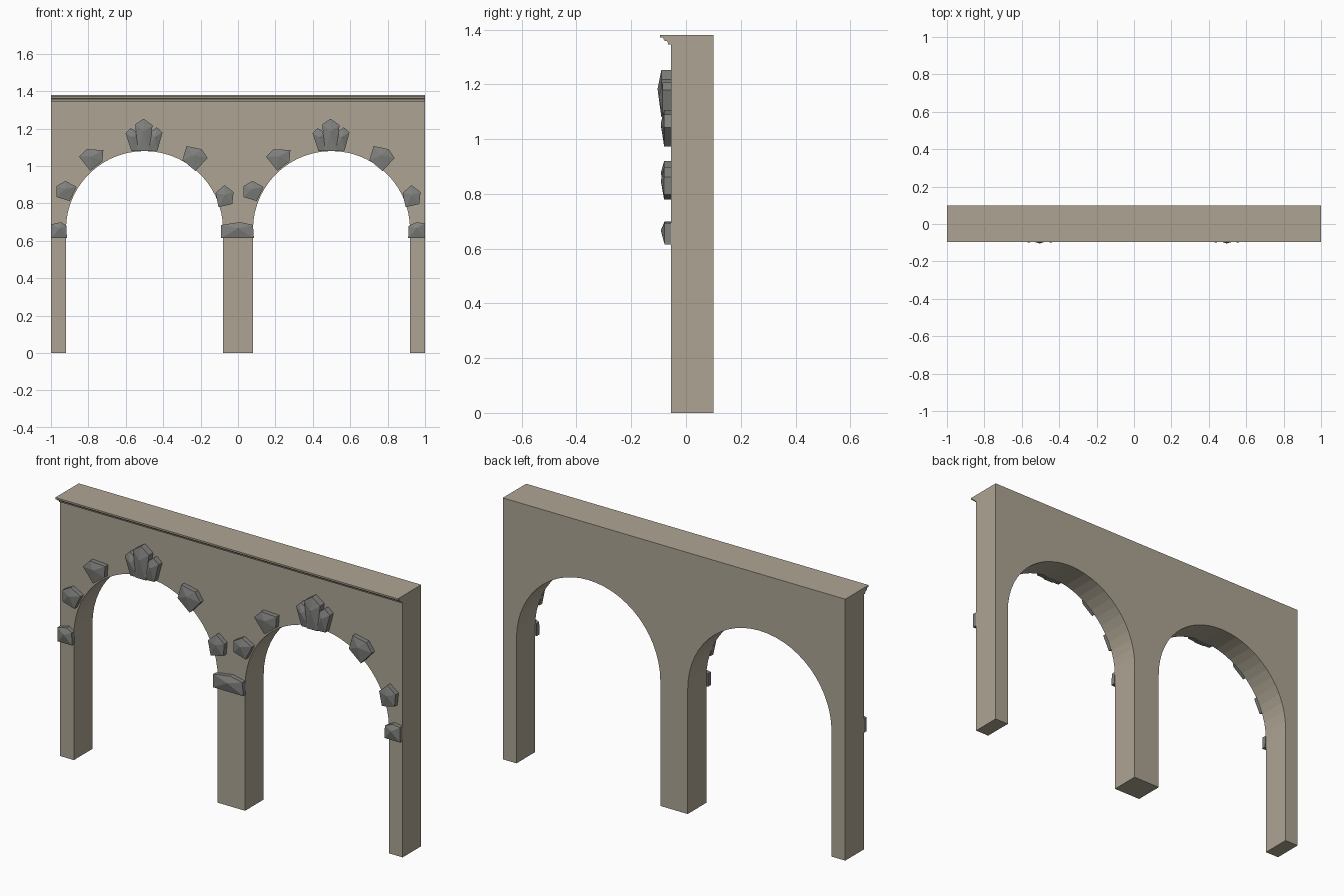
import bpy, bmesh
from math import pi, cos, sin

cube = bpy.data.objects.get("Cube")
if cube:
    bpy.data.objects.remove(cube)

FRONT, BACK, TOP = -0.055, 0.10, 1.38
RADIUS, SPRING, SEGMENTS = 0.42, 0.66, 28


def material(name, rgb):
    mat = bpy.data.materials.new(name)
    mat.use_nodes = True
    mat.diffuse_color = (*rgb, 1)
    mat.node_tree.nodes["Principled BSDF"].inputs["Base Color"].default_value = (*rgb, 1)
    return mat


plaster = material("warm plaster", (0.42, 0.375, 0.295))
stone = material("grey stone", (0.22, 0.22, 0.21))


def finish(name, bm, mat):
    bmesh.ops.recalc_face_normals(bm, faces=bm.faces)
    mesh = bpy.data.meshes.new(name)
    bm.to_mesh(mesh)
    bm.free()
    mesh.materials.append(mat)
    obj = bpy.data.objects.new(name, mesh)
    bpy.context.collection.objects.link(obj)
    return obj


def prism(name, outline, direction, mat):
    """Extrude a closed outline of 3D points along a direction."""
    bm = bmesh.new()
    face = bm.faces.new([bm.verts.new(p) for p in outline])
    result = bmesh.ops.extrude_face_region(bm, geom=[face], use_keep_orig=True)
    moved = [v for v in result["geom"] if isinstance(v, bmesh.types.BMVert)]
    bmesh.ops.translate(bm, verts=moved, vec=direction)
    return finish(name, bm, mat)


# Wall: one outline running along the top and down around both arches
def arch(cx):
    curve = [(cx + RADIUS * cos(pi * i / SEGMENTS), SPRING + RADIUS * sin(pi * i / SEGMENTS))
             for i in range(SEGMENTS + 1)]
    return [(cx + RADIUS, 0)] + curve + [(cx - RADIUS, 0)]


outline = [(-1, 0), (-1, TOP), (1, TOP), (1, 0)] + arch(0.5) + arch(-0.5)
prism("arcade_wall", [(x, FRONT, z) for x, z in outline], (0, BACK - FRONT, 0), plaster)

# Stepped cornice along the top of the front
steps = [(FRONT, TOP), (-0.095, TOP), (-0.095, 1.371), (-0.083, 1.371), (-0.08, 1.36),
         (-0.068, 1.357), (-0.065, 1.346), (FRONT, 1.346)]
prism("cornice", [(-1, y, z) for y, z in steps], (2, 0, 0), plaster)


# Rough stones: an upright outline, a slightly inset front and an off-centre peak
def rough_stone(name, points, dx=0.0, rim=-0.08, peak=-0.092, lean=0.15):
    n = len(points)
    cx = sum(p[0] for p in points) / n
    cz = sum(p[1] for p in points) / n
    tip = (cx + (points[1][0] - cx) * lean, cz + (points[1][1] - cz) * lean)
    bm = bmesh.new()

    def ring(y, scale):
        return [bm.verts.new((dx + cx + (x - cx) * scale, y, cz + (z - cz) * scale))
                for x, z in points]

    back, front = ring(FRONT, 1), ring(rim, 1)
    bm.faces.new(back)
    apex = bm.verts.new((dx + tip[0], peak, tip[1]))
    for i in range(n):
        j = (i + 1) % n
        bm.faces.new((back[i], back[j], front[j], front[i]))
        bm.faces.new((front[i], front[j], apex))
    return finish(name, bm, stone)


voussoirs = {
    "upper_left_stone": [(-.85, 1.05), (-.81, 1.09), (-.72, 1.085), (-.725, 1.025), (-.79, .975)],
    "upper_right_stone": [(-.297, 1.032), (-.275, 1.107), (-.195, 1.09), (-.163, 1.043), (-.227, .973)],
    "lower_left_stone": [(-.97, .893), (-.922, .92), (-.863, .888), (-.9, .813), (-.97, .834)],
    "lower_right_stone": [(-.12, .856), (-.072, .898), (-.024, .861), (-.03, .797), (-.104, .78)],
}
keystones = {
    "keystone_left": [(-.602, 1.176), (-.575, 1.203), (-.535, 1.18), (-.52, 1.08), (-.57, 1.08)],
    "keystone_middle": [(-.55, 1.222), (-.505, 1.253), (-.457, 1.218), (-.475, 1.08), (-.535, 1.08)],
    "keystone_right": [(-.47, 1.18), (-.435, 1.207), (-.404, 1.18), (-.43, 1.083), (-.49, 1.08)],
}
for side, dx in (("left_bay", 0.0), ("right_bay", 1.0)):
    for name, points in voussoirs.items():
        rough_stone(f"{name}_{side}", points, dx)
    for name, points in keystones.items():
        middle = "middle" in name
        rough_stone(f"{name}_{side}", points, dx, -0.09 if middle else -0.085,
                    -0.104 if middle else -0.1)

# Impost stones on top of the three piers
imposts = {
    "impost_middle": [(-.09, .685), (.01, .70), (.08, .685), (.085, .615), (-.09, .615)],
    "impost_outer_right": [(-1, .688), (-.945, .70), (-.917, .68), (-.915, .615), (-1, .615)],
    "impost_outer_left": [(.912, .68), (.955, .70), (1, .693), (1, .615), (.91, .615)],
}
for name, points in imposts.items():
    rough_stone(name, points, rim=-0.078)
